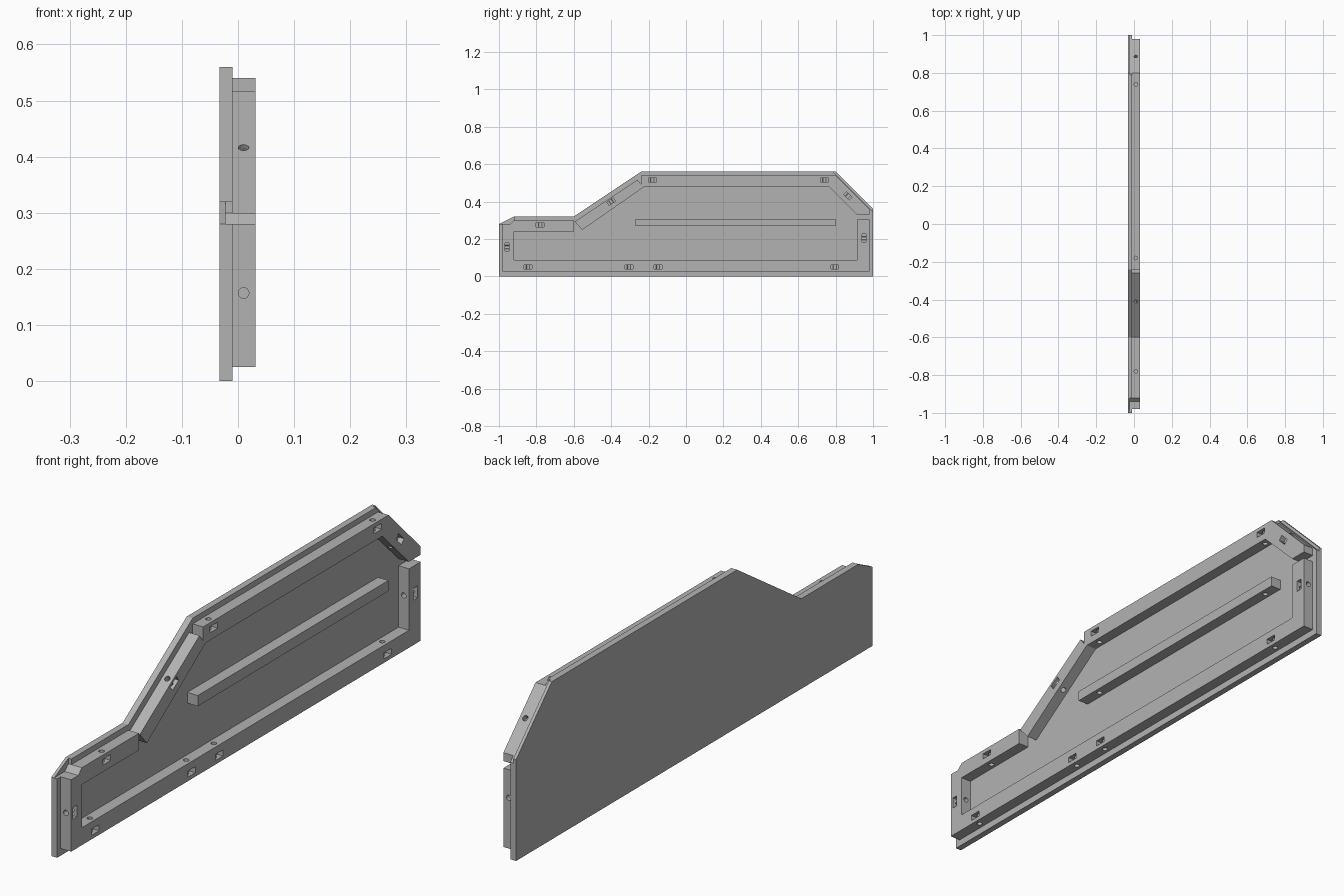
import bpy, bmesh
from math import radians
from mathutils import Matrix

old = bpy.data.objects.get("Cube")
if old:
    bpy.data.objects.remove(old, do_unlink=True)

grey = bpy.data.materials.new("plain grey")
grey.use_nodes = True
colour = (0.45, 0.45, 0.45, 1)
grey.diffuse_color = colour
grey.node_tree.nodes["Principled BSDF"].inputs["Base Color"].default_value = colour

BACK, STEP, FACE, FRONT = -0.033, -0.022, -0.01, 0.031


def finish(name, bm):
    bmesh.ops.recalc_face_normals(bm, faces=bm.faces)
    mesh = bpy.data.meshes.new(name)
    bm.to_mesh(mesh)
    bm.free()
    mesh.materials.append(grey)
    obj = bpy.data.objects.new(name, mesh)
    bpy.context.collection.objects.link(obj)
    return obj


def slab(name, outline, x0, x1):
    """Extrude a side outline of (y, z) points from x0 to x1."""
    bm = bmesh.new()
    face = bm.faces.new([bm.verts.new((x0, y, z)) for y, z in outline])
    new = bmesh.ops.extrude_face_region(bm, geom=[face])["geom"]
    bmesh.ops.translate(bm, vec=(x1 - x0, 0, 0),
                        verts=[v for v in new if isinstance(v, bmesh.types.BMVert)])
    return finish(name, bm)


# Panel: a full backing sheet and a facing sheet stepped back at the corners
slab("panel_back", [(-1, 0), (1, 0), (1, 0.36), (0.8, 0.56), (-0.24, 0.56),
                    (-0.6, 0.32), (-0.92, 0.32), (-1, 0.28)], BACK, STEP)
slab("panel_face", [(-1, 0), (1, 0), (1, 0.345), (0.79, 0.555), (0.79, 0.56), (-0.24, 0.56),
                    (-0.6, 0.32), (-0.92, 0.32), (-0.92, 0.30), (-0.94, 0.28), (-1, 0.28)],
     STEP, FACE)

# Battens
lower_frame = slab("lower_frame", [
    (-0.98, 0.025), (0.98, 0.025), (0.98, 0.305), (0.915, 0.305), (0.915, 0.087),
    (-0.92, 0.087), (-0.92, 0.24), (-0.6, 0.24), (-0.6, 0.30), (-0.92, 0.30),
    (-0.94, 0.28), (-0.98, 0.28)], FACE, FRONT)
upper_frame = slab("upper_frame", [
    (-0.24, 0.54), (-0.24, 0.49), (-0.225, 0.478), (0.765, 0.478), (0.915, 0.33),
    (0.98, 0.33), (0.98, 0.36), (0.8, 0.54)], FACE, FRONT)
slope_batten = slab("slope_batten", [
    (-0.595, 0.293), (-0.555, 0.248), (-0.225, 0.478), (-0.24, 0.49), (-0.26, 0.517)],
    FACE, FRONT)
middle_bar = slab("middle_bar", [(-0.27, 0.27), (0.8, 0.27), (0.8, 0.308), (-0.27, 0.308)],
                  FACE, FRONT)

# Bolt positions: y, z and the angle of the batten
bolts = [(-0.845, 0.05, 0), (-0.305, 0.05, 0), (-0.15, 0.05, 0), (0.795, 0.05, 0),
         (-0.78, 0.275, 0), (-0.18, 0.515, 0), (0.74, 0.515, 0),
         (-0.958, 0.157, 90), (0.952, 0.205, 90), (-0.4, 0.4, 33.7), (0.865, 0.43, -45)]

pockets, holes = bmesh.new(), bmesh.new()
for y, z, angle in bolts:
    place = Matrix.Translation((0.01, y, z)) @ Matrix.Rotation(radians(angle), 4, 'X')
    size = Matrix.Diagonal((0.06, 0.042, 0.021, 1))
    bmesh.ops.create_cube(pockets, size=1, matrix=place @ Matrix.Translation((0.03, 0, 0)) @ size)
    bmesh.ops.create_cone(holes, segments=16, radius1=0.0095, radius2=0.0095, depth=0.11,
                          cap_ends=True, matrix=place)
# Blind holes under the middle bar
for y in (-0.18, 0.74):
    bmesh.ops.create_cone(holes, segments=16, radius1=0.0095, radius2=0.0095, depth=0.04,
                          cap_ends=True, matrix=Matrix.Translation((0.01, y, 0.27)))
cutters = [finish("pocket_cutter", pockets), finish("hole_cutter", holes)]

# Cut the nut pockets and bolt holes
for part in (lower_frame, upper_frame, slope_batten, middle_bar):
    for cutter in cutters:
        cutter.hide_render = True
        mod = part.modifiers.new(cutter.name, 'BOOLEAN')
        mod.operation, mod.solver, mod.object = 'DIFFERENCE', 'EXACT', cutter
    graph = bpy.context.evaluated_depsgraph_get()
    cut = bpy.data.meshes.new_from_object(part.evaluated_get(graph))
    part.modifiers.clear()
    part.data = cut
for cutter in cutters:
    bpy.data.objects.remove(cutter, do_unlink=True)
